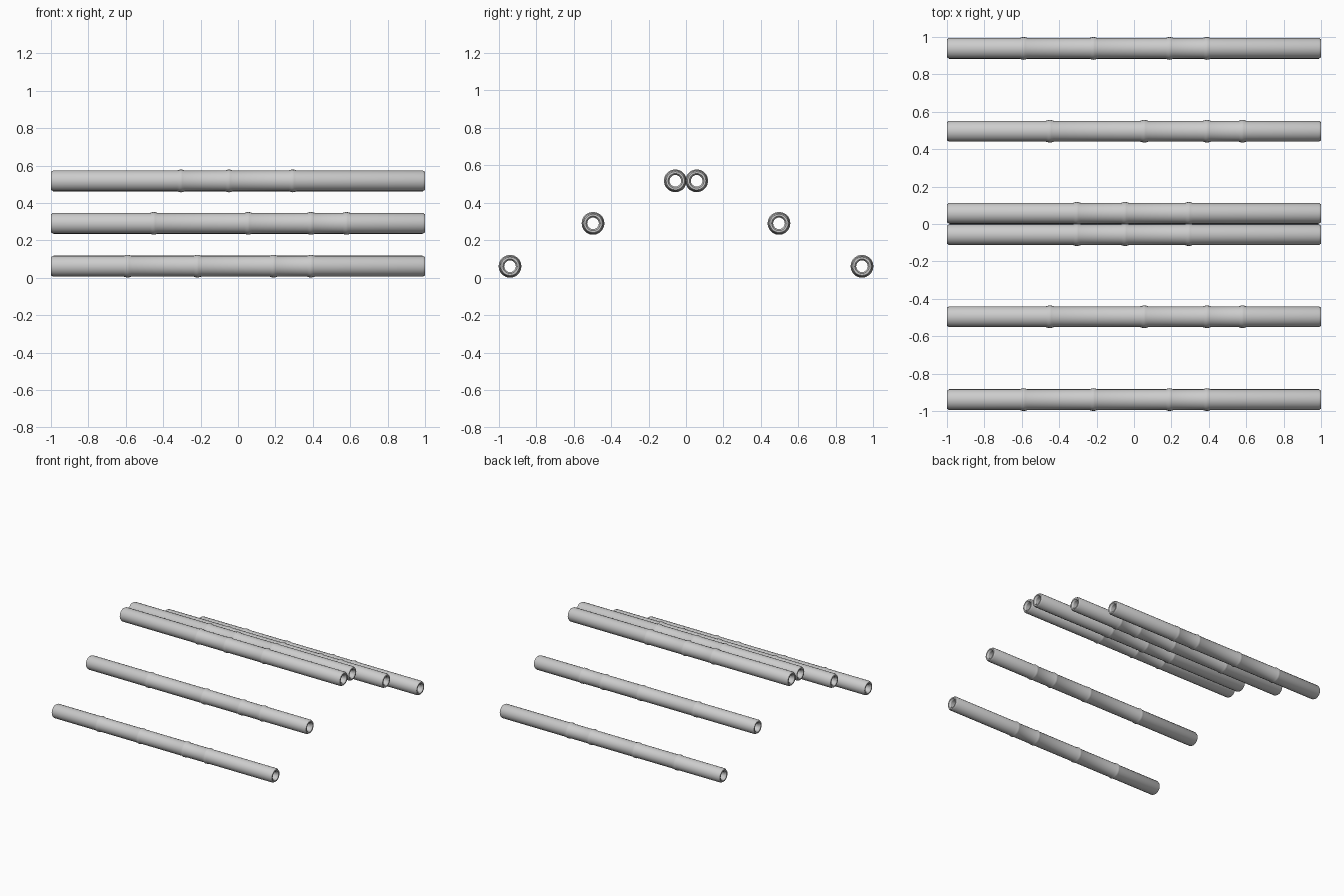
import bpy, bmesh
from math import cos, sin, pi

if "Cube" in bpy.data.objects:
    bpy.data.objects.remove(bpy.data.objects["Cube"])

SIDES = 20
R, R_NODE, R_BORE = 0.056, 0.061, 0.031


def bamboo_pole(name, y, z, nodes):
    # Lathe profile (x, radius): outer wall with raised nodes, then the bore
    profile = [(-1, 0.049), (-0.987, R)]
    for x in nodes:
        profile += [(x - 0.02, R), (x - 0.007, R_NODE - 0.001), (x, R_NODE),
                    (x + 0.007, R_NODE - 0.001), (x + 0.02, R)]
    profile += [(0.987, R), (1, 0.049), (1, 0.039), (0.987, R_BORE),
                (-0.987, R_BORE), (-1, 0.039)]

    bm = bmesh.new()
    rings = [[bm.verts.new((x, r * cos(2 * pi * i / SIDES), r * sin(2 * pi * i / SIDES)))
              for i in range(SIDES)] for x, r in profile]
    for a, b in zip(rings, rings[1:] + rings[:1]):
        for i in range(SIDES):
            j = (i + 1) % SIDES
            bm.faces.new((a[i], a[j], b[j], b[i]))
    bmesh.ops.recalc_face_normals(bm, faces=bm.faces)
    mesh = bpy.data.meshes.new(name)
    bm.to_mesh(mesh)
    bm.free()
    obj = bpy.data.objects.new(name, mesh)
    obj.location = (0, y, z)
    bpy.context.collection.objects.link(obj)
    bpy.context.view_layer.objects.active = obj
    obj.select_set(True)


# Three pole levels, repeated on both sides of y = 0
levels = [
    ("lower_pole", 0.939, 0.062, (-0.59, -0.217, 0.19, 0.39)),
    ("middle_pole", 0.496, 0.291, (-0.45, 0.055, 0.39, 0.58)),
    ("ridge_pole", 0.057, 0.518, (-0.305, -0.048, 0.293)),
]
for name, y, z, nodes in levels:
    for side, label in ((-1, "front"), (1, "back")):
        bamboo_pole(f"{label}_{name}", side * y, z, nodes)

bpy.ops.object.shade_smooth_by_angle(angle=pi / 6)
